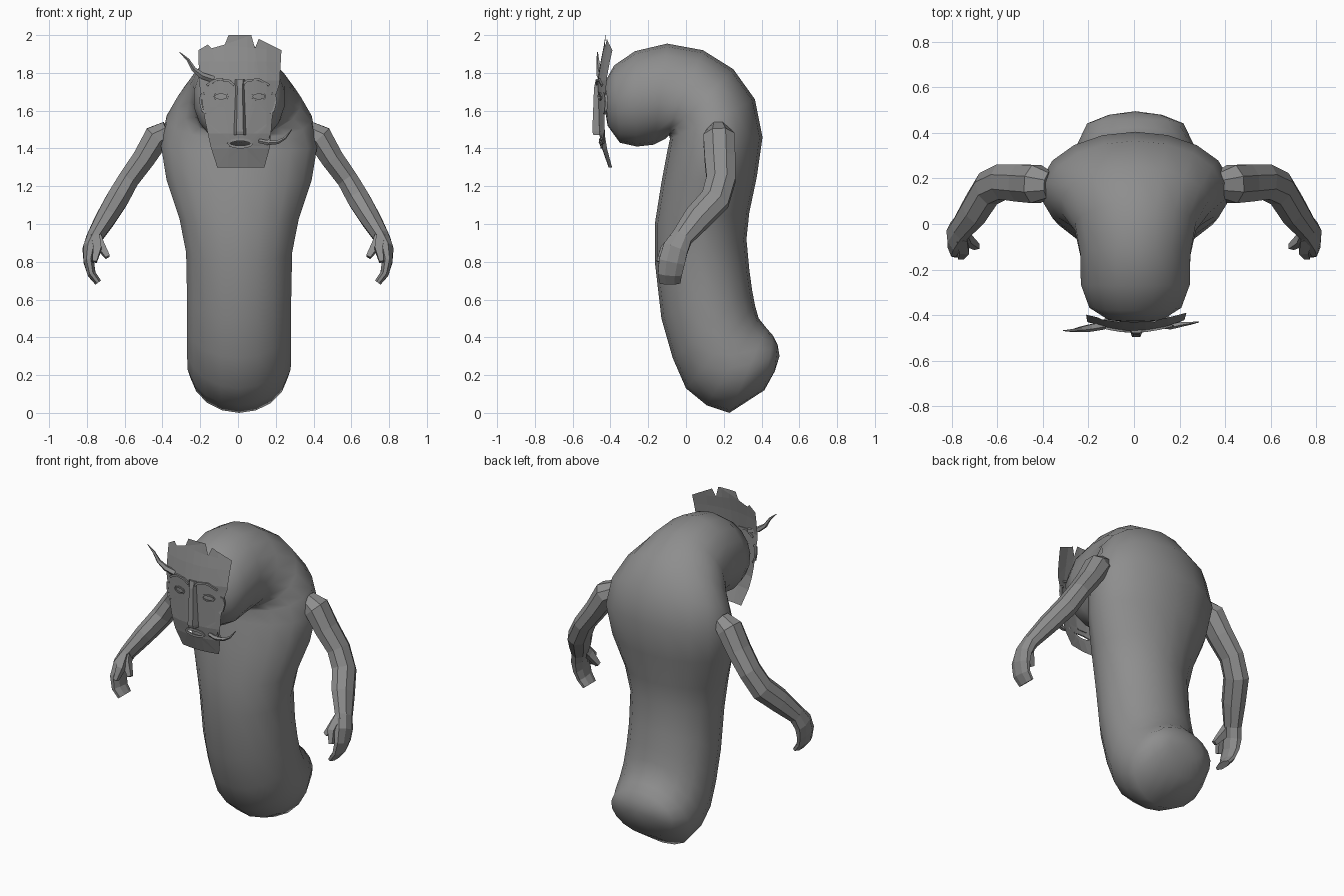
import bpy, bmesh, math
from mathutils import Vector

if "Cube" in bpy.data.objects:
    bpy.data.objects.remove(bpy.data.objects["Cube"])

# Dark grey for every part
MAT = bpy.data.materials.new("dark_grey")
MAT.diffuse_color = (.27, .27, .27, 1)
MAT.use_nodes = True
MAT.node_tree.nodes["Principled BSDF"].inputs["Base Color"].default_value = MAT.diffuse_color


def finish(name, bm, smooth=False):
    bmesh.ops.recalc_face_normals(bm, faces=bm.faces[:])
    me = bpy.data.meshes.new(name)
    bm.to_mesh(me)
    bm.free()
    me.materials.append(MAT)
    ob = bpy.data.objects.new(name, me)
    bpy.context.collection.objects.link(ob)
    for p in me.polygons:
        p.use_smooth = smooth
    return ob


def skin(name, rings, smooth=False, tips=None):
    """Bridge equal-length rings of points; tips are optional end points."""
    bm = bmesh.new()
    vs = [[bm.verts.new(p) for p in r] for r in rings]
    n = len(vs[0])
    for a, b in zip(vs, vs[1:]):
        for i in range(n):
            j = (i + 1) % n
            bm.faces.new((a[i], a[j], b[j], b[i]))
    for k, r in enumerate((vs[0], vs[-1])):
        if tips:
            t = bm.verts.new(tips[k])
            for i in range(n):
                bm.faces.new((r[i], r[(i + 1) % n], t))
        else:
            bm.faces.new(r)
    return finish(name, bm, smooth)


def tube(name, path, sides=6, ref=(0, 1, 0), side=1):
    """Path rows: x, y, z, radius along ref, radius across it."""
    pts = [Vector((p[0] * side, p[1], p[2])) for p in path]
    rings = []
    for i, p in enumerate(pts):
        t = (pts[min(i + 1, len(pts) - 1)] - pts[max(i - 1, 0)]).normalized()
        r = Vector(ref)
        u = (r - t * r.dot(t)).normalized()
        w = t.cross(u)
        a, b = path[i][3], path[i][-1]
        rings.append([p + u * a * math.cos(k) + w * b * math.sin(k)
                      for k in [(q + .5) * math.tau / sides for q in range(sides)]])
    return skin(name, rings)


# Body: front/under point (y, z), back/top point (y, z), half width
BODY = [(.47, .22, .485, .36, .12), (.415, .12, .46, .41, .215), (.23, .0, .425, .45, .262),
        (.11, .04, .385, .50, .277), (.0, .13, .365, .57, .28), (-.07, .29, .35, .65, .28),
        (-.13, .5, .335, .76, .28), (-.165, .8, .32, .92, .285), (-.165, 1.0, .335, 1.06, .32),
        (-.13, 1.22, .375, 1.25, .39), (-.1, 1.38, .405, 1.46, .42), (-.085, 1.45, .365, 1.66, .39),
        (-.09, 1.47, .25, 1.82, .33), (-.11, 1.45, .09, 1.92, .27), (-.17, 1.42, -.1, 1.955, .245),
        (-.26, 1.41, -.27, 1.915, .243), (-.35, 1.43, -.38, 1.84, .205), (-.415, 1.52, -.425, 1.76, .12)]
rings = []
for y0, z0, y1, z1, w in BODY:
    c = Vector((.006, (y0 + y1) / 2, (z0 + z1) / 2))
    d = Vector((0, (y1 - y0) / 2, (z1 - z0) / 2))
    rings.append([c + d * math.cos(k * math.tau / 18) + Vector((w * math.sin(k * math.tau / 18), 0, 0))
                  for k in range(18)])
skin("body", rings, True, [(.006, .495, .3), (.006, -.435, 1.64)])

# Arms with mitten hands, thumb and finger
ARM = [(.37, .17, 1.49, .06, .06), (.43, .175, 1.46, .09, .075), (.50, .18, 1.345, .088, .065),
       (.58, .185, 1.235, .083, .06), (.64, .155, 1.13, .083, .064), (.70, .06, 1.03, .078, .058),
       (.76, -.02, .93, .06, .045), (.785, -.055, .87, .072, .04), (.79, -.075, .80, .075, .03),
       (.775, -.085, .735, .068, .024), (.74, -.085, .69, .06, .02)]
THUMB = [(.755, -.03, .95, .034), (.735, -.07, .895, .032), (.69, -.10, .825, .018)]
FINGER = [(.755, -.06, .93, .032), (.745, -.115, .87, .03), (.76, -.145, .80, .017)]
for s, tag in ((1, "left"), (-1, "right")):
    tube(tag + "_arm", ARM, 8, side=s)
    tube(tag + "_thumb", THUMB, 4, ref=(1, 0, 0), side=s)
    tube(tag + "_finger", FINGER, 4, ref=(1, 0, 0), side=s)


# Mask curvature: depth from height profile plus sideways bend
def depth(x, z):
    prof = [(1.30, -.41), (1.40, -.445), (1.48, -.46), (1.76, -.468), (1.86, -.452), (1.97, -.43)]
    z = min(max(z, 1.30), 1.97)
    for (z0, y0), (z1, y1) in zip(prof, prof[1:]):
        if z <= z1:
            return y0 + (y1 - y0) * (z - z0) / (z1 - z0) + .95 * x * x


def oval(cx, cz, a, b, n=10):
    return [(cx + a * math.cos(k * math.tau / n), cz + b * math.sin(k * math.tau / n)) for k in range(n)]


# Mask sheet with jagged crown, eye holes and mouth hole
OUTLINE = [(-.11, 1.30), (.14, 1.30), (.17, 1.41), (.18, 1.55), (.2, 1.68), (.22, 1.74), (.23, 1.92),
           (.11, 1.98), (.09, 1.93), (.07, 2.0), (-.05, 2.0), (-.07, 1.95), (-.14, 1.93), (-.16, 1.95),
           (-.21, 1.92), (-.205, 1.74), (-.195, 1.68), (-.175, 1.55), (-.145, 1.41)]
HOLES = [oval(-.09, 1.675, .036, .018), oval(.11, 1.675, .036, .018), oval(.012, 1.427, .062, .02)]
bm = bmesh.new()
edges = []
for loop in [OUTLINE] + HOLES:
    v = [bm.verts.new((x, 0, z)) for x, z in loop]
    edges += [bm.edges.new((v[i], v[(i + 1) % len(v)])) for i in range(len(v))]
bmesh.ops.triangle_fill(bm, use_beauty=True, edges=edges, normal=(0, -1, 0))
cuts = [((x, 0, 0), (1, 0, 0)) for x in (-.15, -.05, 0, .05, .15)]
cuts += [((0, 0, z), (0, 0, 1)) for z in (1.40, 1.48, 1.62, 1.76, 1.86)]
for co, no in cuts:
    bmesh.ops.bisect_plane(bm, geom=bm.verts[:] + bm.edges[:] + bm.faces[:], plane_co=co, plane_no=no)
for v in bm.verts:
    v.co.y = depth(v.co.x, v.co.z)
finish("mask", bm)

# Raised eye and lip rims
for (hole, name) in zip(HOLES, ("eye_rim_right", "eye_rim_left", "lips")):
    r = .010 if name == "lips" else .006
    tube(name, [(x, depth(x, z) - .003, z, .006, r) for x, z in hole + hole[:1]], 4)

# Long straight nose
nose = []
for z, w, y in ((1.765, .028, -.478), (1.72, .022, -.487), (1.49, .03, -.496), (1.47, .03, -.49)):
    b = depth(.03, z) + .004
    nose.append([(.01 - w * 1.1, b, z), (.01 - w * .6, y, z), (.01 + w * .6, y, z), (.01 + w * 1.1, b, z)])
skin("nose", nose)

# Brows and ears
for s, tag in ((1, "left"), (-1, "right")):
    brow = [(.02, 1.735), (.05, 1.76), (.11, 1.765), (.165, 1.735)]
    tube(tag + "_brow", [(x, depth(x, z) - .002, z, .010, .009) for x, z in brow], 4, side=s)
    ear = [(.178, -.43, 1.69), (.195, -.425, 1.685), (.2, -.42, 1.65), (.188, -.425, 1.60), (.17, -.43, 1.585)]
    tube(tag + "_ear", [p + (.010, .008) for p in ear], 4, side=s)

# Horn on the temple and tusk at the mouth corner
tube("horn", [(-.13, -.445, 1.765, .018), (-.19, -.455, 1.785, .018), (-.235, -.462, 1.82, .013),
              (-.265, -.467, 1.87, .008), (-.31, -.468, 1.91, .002)], 5)
tube("tusk", [(.11, -.445, 1.44, .012), (.16, -.45, 1.43, .013), (.21, -.44, 1.433, .011),
              (.25, -.435, 1.455, .007), (.285, -.43, 1.50, .002)], 5)
tube("tusk_barb", [(.15, -.45, 1.43, .009), (.17, -.448, 1.45, .006), (.165, -.445, 1.47, .002)], 4)
